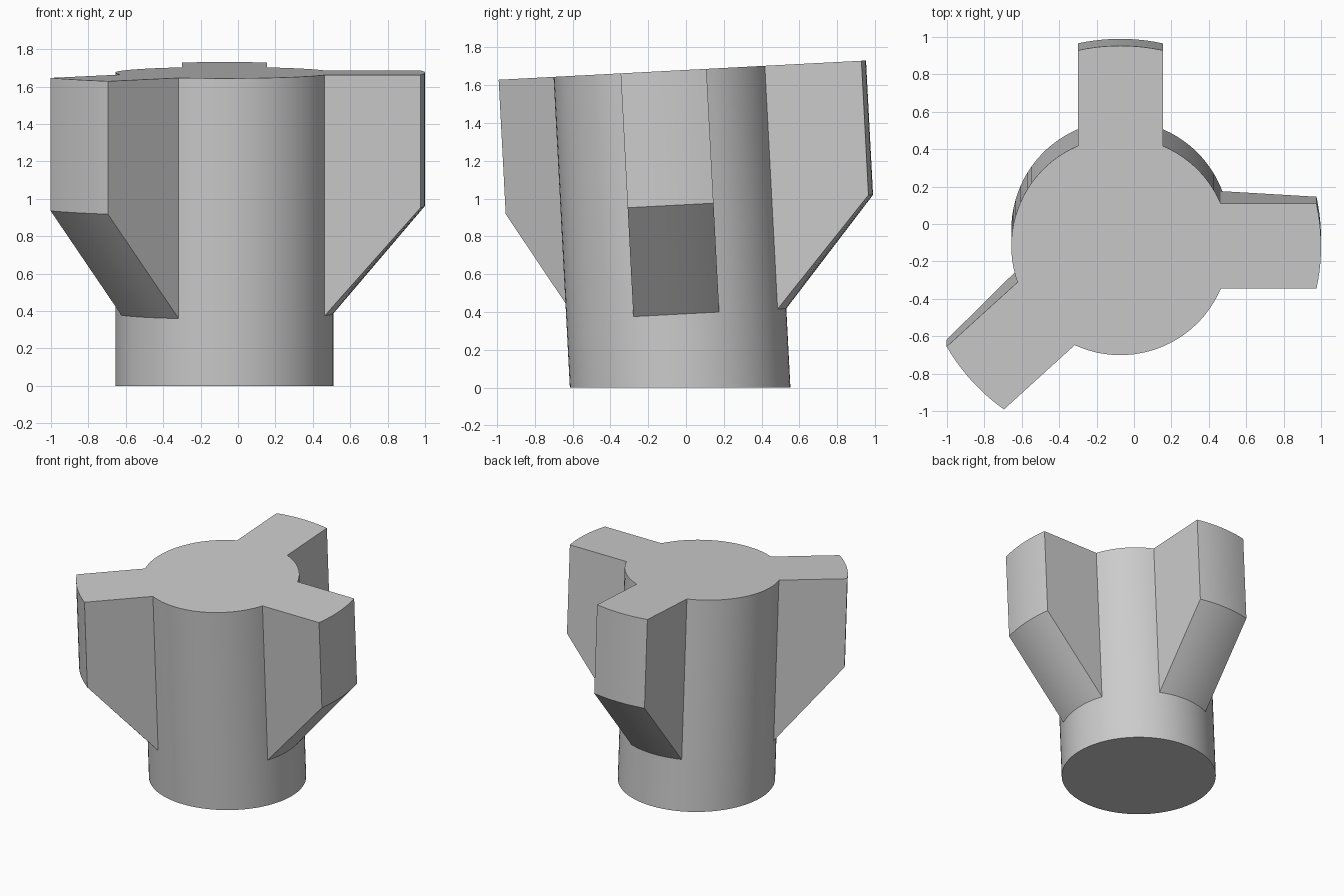
import bpy, bmesh, math
from mathutils import Matrix, Vector

if "Cube" in bpy.data.objects:
    bpy.data.objects.remove(bpy.data.objects["Cube"])

TILT = math.radians(3)          # whole part leans towards the front
R_HUB, R_ARM = 0.583, 1.073     # hub and arm-tip radii
HALF_W = 0.2275                 # half width of an arm
Z_LOW, Z_MID, Z_TOP = 0.388, 0.965, 1.677
ARMS = [math.radians(a) for a in (0, 90, 222.3)]
STEPS_ARM, STEP_HUB = 10, math.radians(4)

bm = bmesh.new()


def vert(radius, angle, z):
    return bm.verts.new((radius * math.cos(angle), radius * math.sin(angle), z))


def foot(angle):
    # the tilted hub is cut level at the ground
    return vert(R_HUB, angle, -R_HUB * math.sin(angle) * math.tan(TILT))


def strip(a, b):
    # quads between two columns of points
    for i in range(len(a) - 1):
        bm.faces.new((a[i], b[i], b[i + 1], a[i + 1]))


half = math.asin(HALF_W / R_HUB)
bottom, top = [], []

# arm columns: foot, chamfer start, chamfer end, tip top
arms = []
for a in ARMS:
    cols = []
    for k in range(STEPS_ARM + 1):
        y = HALF_W * (2 * k / STEPS_ARM - 1)
        inner, outer = a + math.asin(y / R_HUB), a + math.asin(y / R_ARM)
        cols.append([foot(inner), vert(R_HUB, inner, Z_LOW),
                     vert(R_ARM, outer, Z_MID), vert(R_ARM, outer, Z_TOP)])
    arms.append((a, cols, vert(R_HUB, a - half, Z_TOP), vert(R_HUB, a + half, Z_TOP)))

for i, (a, cols, root_a, root_b) in enumerate(arms):
    # arm: lower hub wall, conical chamfer, rounded tip
    for c0, c1 in zip(cols, cols[1:]):
        strip(c0, c1)
    # flat arm sides
    bm.faces.new((root_a, cols[0][1], cols[0][2], cols[0][3]))
    bm.faces.new((cols[-1][3], cols[-1][2], cols[-1][1], root_b))
    bottom += [c[0] for c in cols]
    top += [root_a] + [c[3] for c in cols] + [root_b]

    # hub wall up to the next arm
    nxt = arms[(i + 1) % len(arms)]
    start = a + half
    span = (nxt[0] - half - start) % math.tau
    n = round(span / STEP_HUB)
    wall = [[cols[-1][0], root_b]]
    for k in range(1, n):
        t = start + span * k / n
        wall.append([foot(t), vert(R_HUB, t, Z_TOP)])
    wall.append([nxt[1][0][0], nxt[2]])
    for k in range(n):
        (b0, t0), (b1, t1) = wall[k], wall[k + 1]
        face = [b0, b1, t1, t0]
        if k == 0:
            face.append(cols[-1][1])
        if k == n - 1:
            face.insert(2, nxt[1][0][1])
        bm.faces.new(face)
    bottom += [w[0] for w in wall[1:-1]]
    top += [w[1] for w in wall[1:-1]]

# end caps
bm.faces.new(top)
bm.faces.new(bottom[::-1])
bm.transform(Matrix.Translation(Vector((-0.073, -0.031, 0))) @ Matrix.Rotation(TILT, 4, 'X'))
bmesh.ops.recalc_face_normals(bm, faces=bm.faces)

mesh = bpy.data.meshes.new("three_arm_hub")
bm.to_mesh(mesh)
bm.free()
hub = bpy.data.objects.new("three_arm_hub", mesh)
bpy.context.collection.objects.link(hub)

grey = bpy.data.materials.new("grey")
grey.diffuse_color = (0.6, 0.6, 0.6, 1)
grey.use_nodes = True
grey.node_tree.nodes["Principled BSDF"].inputs["Base Color"].default_value = grey.diffuse_color
mesh.materials.append(grey)

bpy.context.view_layer.objects.active = hub
hub.select_set(True)
bpy.ops.object.shade_smooth_by_angle(angle=math.radians(25))
